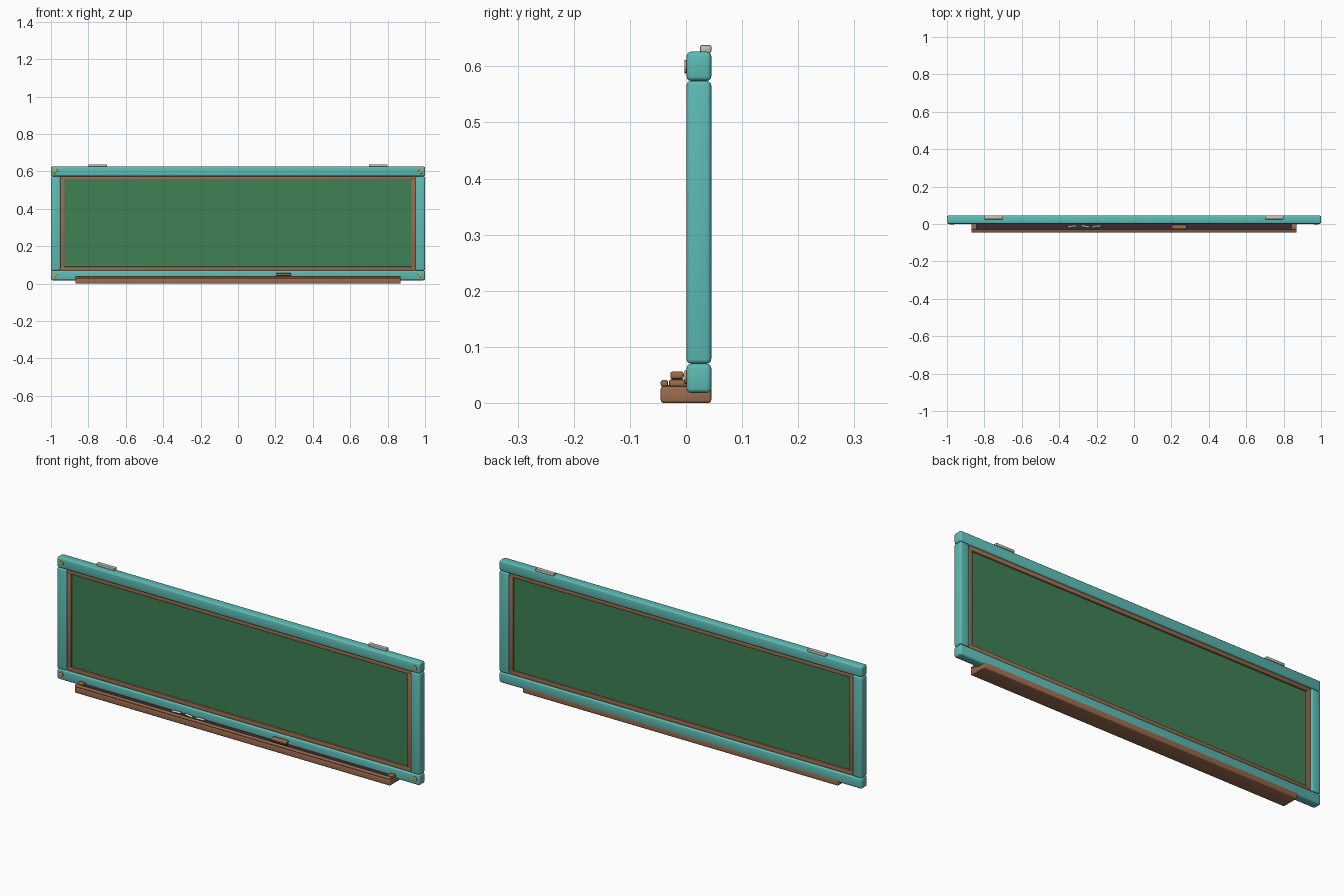
import bpy
import math

cube = bpy.data.objects.get("Cube")
if cube:
    bpy.data.objects.remove(cube, do_unlink=True)


def material(name, r, g, b):
    m = bpy.data.materials.new(name)
    m.use_nodes = True
    m.diffuse_color = (r, g, b, 1)
    m.node_tree.nodes["Principled BSDF"].inputs["Base Color"].default_value = (r, g, b, 1)
    return m


TEAL = material("teal paint", 0.11, 0.50, 0.46)
GREEN = material("board green", 0.05, 0.22, 0.09)
BROWN = material("brown wood", 0.33, 0.15, 0.075)
DARK = material("dark felt", 0.045, 0.025, 0.03)
GOLD = material("brass", 0.60, 0.33, 0.06)
METAL = material("pale metal", 0.58, 0.53, 0.48)
WHITE = material("white chalk", 0.85, 0.83, 0.80)


def finish(obj, name, mat, bevel=0, segments=3):
    obj.name = name
    obj.data.materials.append(mat)
    bpy.ops.object.transform_apply(location=False, rotation=True, scale=True)
    if bevel:
        mod = obj.modifiers.new("Bevel", "BEVEL")
        mod.width = bevel
        mod.segments = segments
        bpy.ops.object.modifier_apply(modifier=mod.name)
    bpy.ops.object.shade_smooth_by_angle(angle=math.radians(35))
    return obj


def box(name, x, y, z, mat, bevel=0, segments=3):
    """Box from (low, high) pairs along each axis."""
    spans = (x, y, z)
    bpy.ops.mesh.primitive_cube_add(size=1, location=[(a + b) / 2 for a, b in spans])
    obj = bpy.context.object
    obj.scale = [b - a for a, b in spans]
    return finish(obj, name, mat, bevel, segments)


def rod(name, loc, radius, length, rot, mat, sides=16, bevel=0):
    bpy.ops.mesh.primitive_cylinder_add(vertices=sides, radius=radius, depth=length,
                                        location=loc, rotation=rot)
    return finish(bpy.context.object, name, mat, bevel, 2)


def sided(side, a, b):
    return tuple(sorted((side * a, side * b)))


# Outer frame rails and posts
DEPTH = (0.001, 0.045)
box("top_rail", (-1, 1), DEPTH, (0.574, 0.626), TEAL, 0.008)
box("bottom_rail", (-1, 1), DEPTH, (0.018, 0.07), TEAL, 0.008)

# Writing panel, green on both faces
box("writing_panel", (-0.945, 0.945), (0.016, 0.030), (0.072, 0.572), GREEN)

# Inner wooden trim
TRIM = (0.008, 0.038)
box("top_trim", (-0.95, 0.95), TRIM, (0.553, 0.575), BROWN, 0.004, 2)
box("bottom_trim", (-0.95, 0.95), TRIM, (0.069, 0.091), BROWN, 0.004, 2)

# Chalk tray with front lip and dark lining
box("tray", (-0.87, 0.87), (-0.045, 0.045), (0.0, 0.030), BROWN, 0.005)
box("tray_lip", (-0.87, 0.87), (-0.045, -0.032), (0.029, 0.041), BROWN, 0.004)
box("tray_lining", (-0.84, 0.84), (-0.033, 0.003), (0.028, 0.032), DARK)

for side, label in ((-1, "right"), (1, "left")):
    box(label + "_post", sided(side, 0.949, 1), DEPTH, (0.07, 0.574), TEAL, 0.008)
    box(label + "_trim", sided(side, 0.927, 0.951), TRIM, (0.085, 0.559), BROWN, 0.004, 2)
    box(label + "_tray_end", sided(side, 0.84, 0.87), (-0.030, 0.002), (0.029, 0.042),
        BROWN, 0.003, 2)
    # Hanging plates on the top rail
    box(label + "_hanger", sided(side, 0.70, 0.80), (0.025, 0.045), (0.624, 0.638),
        METAL, 0.003, 2)
    # Corner bolts
    for z, level in ((0.046, "lower"), (0.599, "upper")):
        rod(f"{level}_{label}_bolt", (side * 0.975, 0.001, z), 0.012, 0.008,
            (math.pi / 2, 0, 0), GOLD, 12, 0.001)

# Eraser with felt base
box("eraser_felt", (0.205, 0.280), (-0.026, -0.006), (0.031, 0.045), DARK, 0.002, 2)
box("eraser_handle", (0.202, 0.283), (-0.028, -0.004), (0.043, 0.056), BROWN, 0.004)

# Chalk sticks
for i, (x, turn) in enumerate(((-0.33, 0.12), (-0.26, -0.2), (-0.20, 0.1))):
    rod(f"chalk_{i + 1}", (x, -0.013, 0.037), 0.005, 0.045,
        (0, math.pi / 2, turn), WHITE, 10, 0.001)
